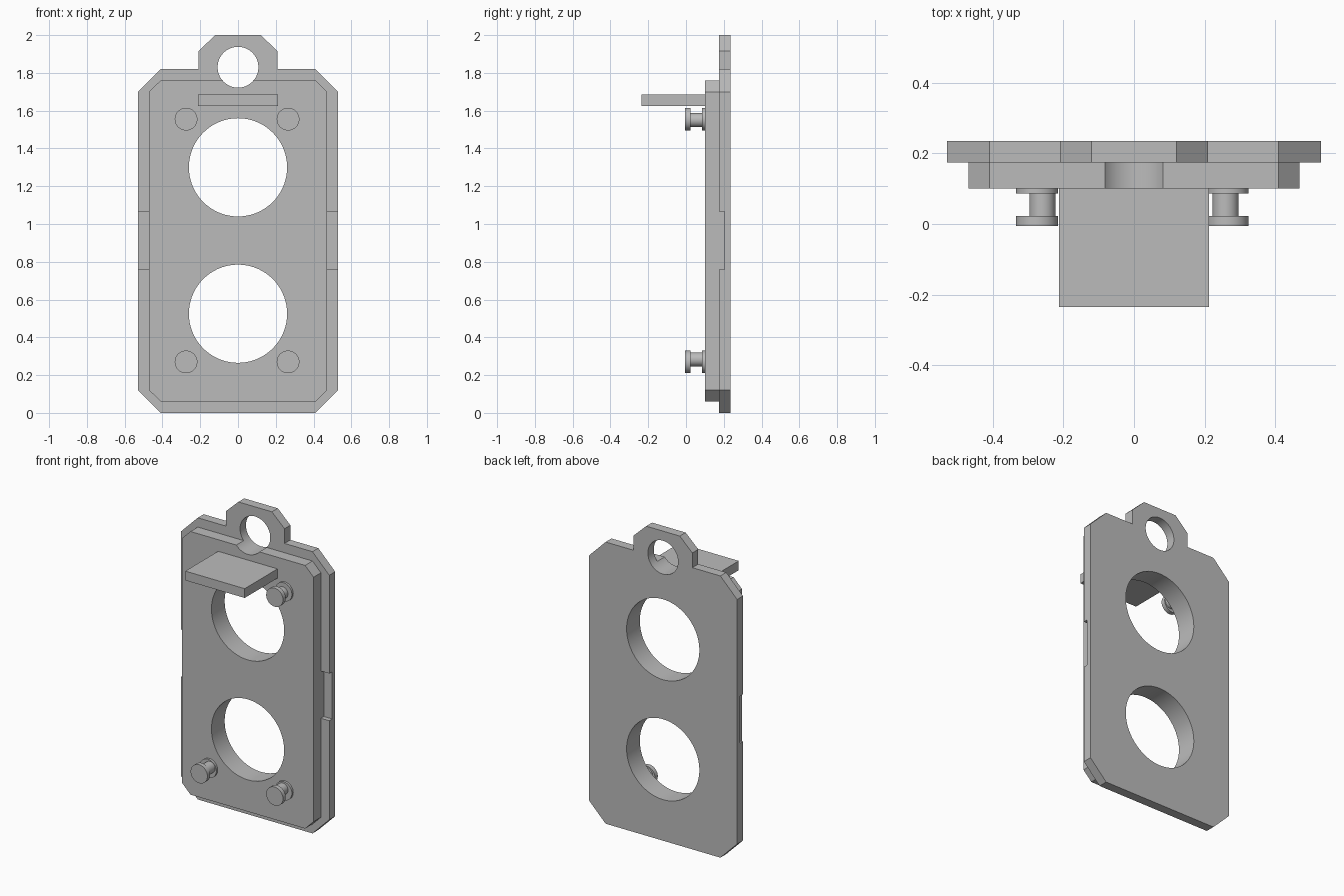
import bpy, bmesh, math
from mathutils import Matrix

cube = bpy.data.objects.get("Cube")
if cube:
    bpy.data.objects.remove(cube, do_unlink=True)

grey = bpy.data.materials.new("plain_grey")
grey.use_nodes = True
colour = (0.5, 0.5, 0.5, 1)
grey.diffuse_color = colour
grey.node_tree.nodes["Principled BSDF"].inputs["Base Color"].default_value = colour


def finish(name, bm):
    bmesh.ops.recalc_face_normals(bm, faces=bm.faces)
    mesh = bpy.data.meshes.new(name)
    bm.to_mesh(mesh)
    bm.free()
    mesh.materials.append(grey)
    obj = bpy.data.objects.new(name, mesh)
    bpy.context.collection.objects.link(obj)
    return obj


def plate(name, half_profile, y0, y1):
    """Mirror a right-hand (x, z) profile and extrude it along y."""
    outline = half_profile + [(-x, z) for x, z in reversed(half_profile)]
    bm = bmesh.new()
    face = bm.faces.new([bm.verts.new((x, y0, z)) for x, z in outline])
    ext = bmesh.ops.extrude_face_region(bm, geom=[face])
    verts = [v for v in ext["geom"] if isinstance(v, bmesh.types.BMVert)]
    bmesh.ops.translate(bm, verts=verts, vec=(0, y1 - y0, 0))
    return finish(name, bm)


def box(name, x0, x1, y0, y1, z0, z1):
    bm = bmesh.new()
    bmesh.ops.create_cube(bm, size=1)
    bmesh.ops.scale(bm, verts=bm.verts, vec=(x1 - x0, y1 - y0, z1 - z0))
    bmesh.ops.translate(bm, verts=bm.verts, vec=((x0 + x1) / 2, (y0 + y1) / 2, (z0 + z1) / 2))
    return finish(name, bm)


def disc(name, x, z, r, y0, y1, sides=48):
    bm = bmesh.new()
    bmesh.ops.create_cone(bm, cap_ends=True, segments=sides, radius1=r, radius2=r, depth=y1 - y0,
                          matrix=Matrix.Translation((x, (y0 + y1) / 2, z)) @ Matrix.Rotation(math.pi / 2, 4, 'X'))
    return finish(name, bm)


def select(obj):
    bpy.ops.object.select_all(action='DESELECT')
    obj.select_set(True)
    bpy.context.view_layer.objects.active = obj


def combine(target, other, operation):
    select(target)
    mod = target.modifiers.new("combine", 'BOOLEAN')
    mod.operation = operation
    mod.solver = 'EXACT'
    mod.object = other
    bpy.ops.object.modifier_apply(modifier=mod.name)
    bpy.data.objects.remove(other, do_unlink=True)


def smooth(obj):
    select(obj)
    bpy.ops.object.shade_smooth_by_angle(angle=math.radians(30))


# Back plate with hanging ear
body = plate("body_plate", [(0.41, 0), (0.53, 0.12), (0.53, 1.7), (0.41, 1.82),
                            (0.21, 1.82), (0.21, 1.915), (0.12, 2)], 0.175, 0.235)

# Shallow notches in both side edges
for side in (-1, 1):
    x0, x1 = sorted((side * 0.45, side * 0.6))
    combine(body, box("notch", x0, x1, 0.1, 0.205, 0.76, 1.065), 'DIFFERENCE')

# Raised front plate
front = plate("front_plate", [(0.41, 0.06), (0.47, 0.12), (0.47, 1.7), (0.41, 1.76)], 0.1, 0.22)
combine(body, front, 'UNION')

# Two large openings and the hanging hole
for z, r in ((0.525, 0.26), (1.3, 0.26), (1.83, 0.108)):
    combine(body, disc("hole", 0, z, r, 0, 0.4, 72), 'DIFFERENCE')
smooth(body)

# Projecting shelf
box("shelf", -0.2125, 0.2125, -0.235, 0.1, 1.625, 1.685)

# Four spool-shaped pins
for side, x, neck_x in (("right", -0.275, -0.26), ("left", 0.265, 0.26)):
    for level, z, neck_z in (("lower", 0.27, 0.283), ("upper", 1.555, 1.55)):
        name = f"{level}_{side}_pin"
        smooth(disc(name + "_head", x, z, 0.06, -0.005, 0.023))
        smooth(disc(name + "_neck", neck_x, neck_z, 0.037, 0.023, 0.086))
        smooth(disc(name + "_base", x, z, 0.06, 0.086, 0.1))
